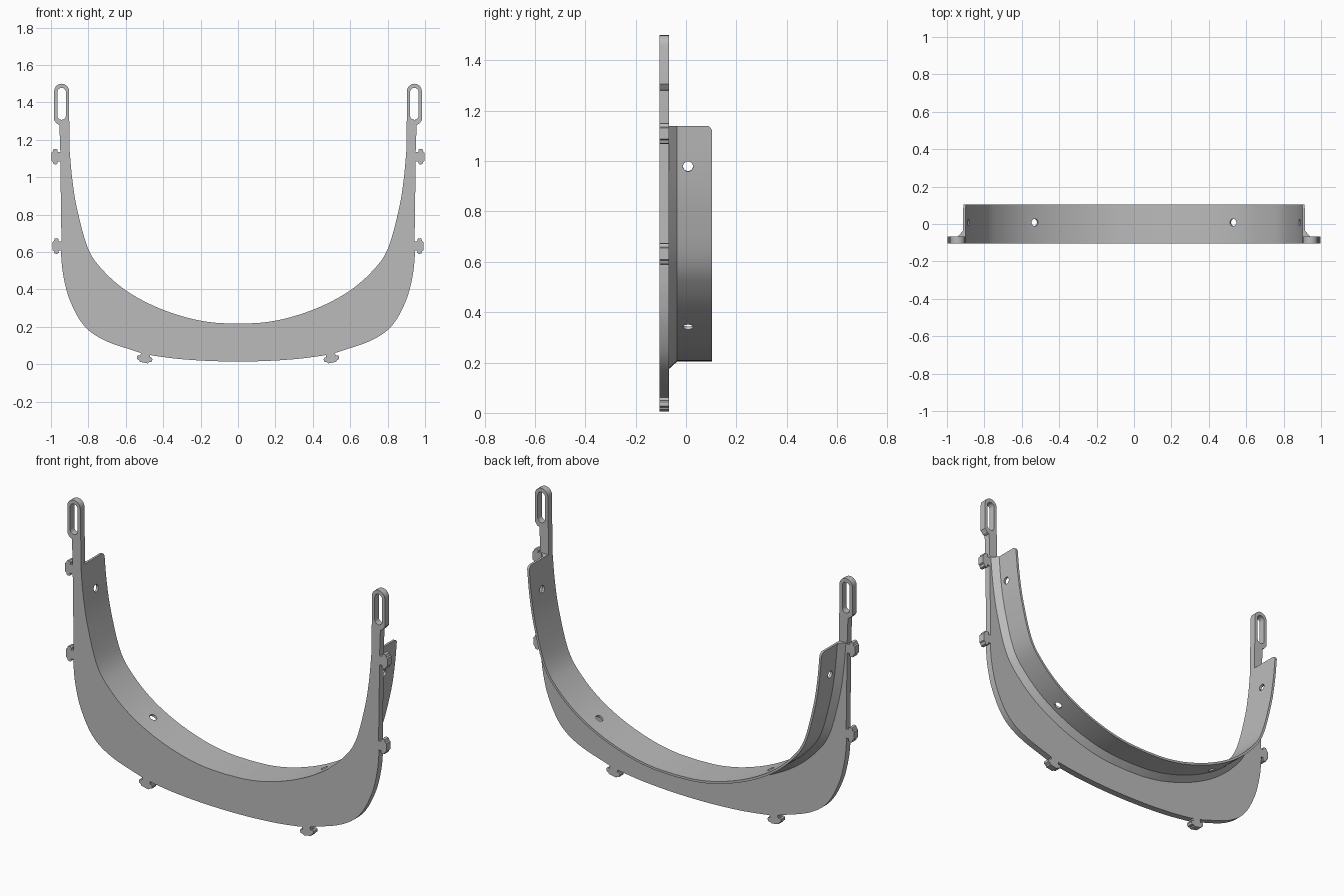
import bpy, bmesh, math
from mathutils import Vector, Matrix

if "Cube" in bpy.data.objects:
    bpy.data.objects.remove(bpy.data.objects["Cube"], do_unlink=True)

FRONT, BACK, REAR = -0.105, -0.068, 0.103   # depth of plate front, plate back, flange rear

grey = bpy.data.materials.new("plain grey")
grey.use_nodes = True
grey.diffuse_color = (0.5, 0.5, 0.5, 1)
grey.node_tree.nodes["Principled BSDF"].inputs["Base Color"].default_value = (0.5, 0.5, 0.5, 1)


def smooth_path(pts, steps=6):
    """Spline through the given points."""
    p = [Vector(q) for q in pts]
    p = [2 * p[0] - p[1]] + p + [2 * p[-1] - p[-2]]
    out = []
    for a, b, c, d in zip(p, p[1:], p[2:], p[3:]):
        for i in range(steps):
            t = i / steps
            out.append(0.5 * (2 * b + (c - a) * t + (2 * a - 5 * b + 4 * c - d) * t * t
                              + (3 * b - a - 3 * c + d) * t ** 3))
    return out + [p[-2]]


def arc(cx, cz, r, start, end, n=10):
    angles = [math.radians(start + (end - start) * i / n) for i in range(n + 1)]
    return [Vector((cx + r * math.cos(a), cz + r * math.sin(a))) for a in angles]


def mirrored(pts):
    return [Vector((-p.x, p.y)) for p in reversed(pts)]


def make_object(name, bm):
    bmesh.ops.recalc_face_normals(bm, faces=bm.faces)
    mesh = bpy.data.meshes.new(name)
    bm.to_mesh(mesh)
    bm.free()
    mesh.materials.append(grey)
    obj = bpy.data.objects.new(name, mesh)
    bpy.context.collection.objects.link(obj)
    return obj


def prism(name, outline, y0, y1):
    bm = bmesh.new()
    face = bm.faces.new([bm.verts.new((p.x, y0, p.y)) for p in outline])
    moved = bmesh.ops.extrude_face_region(bm, geom=[face])["geom"]
    bmesh.ops.translate(bm, vec=(0, y1 - y0, 0),
                        verts=[v for v in moved if isinstance(v, bmesh.types.BMVert)])
    return make_object(name, bm)


def select(obj):
    bpy.ops.object.select_all(action="DESELECT")
    obj.select_set(True)
    bpy.context.view_layer.objects.active = obj


def cut(obj, cutter):
    cutter.hide_render = True
    mod = obj.modifiers.new("cut", "BOOLEAN")
    mod.operation, mod.solver, mod.object = "DIFFERENCE", "EXACT", cutter
    select(obj)
    bpy.ops.object.modifier_apply(modifier=mod.name)
    bpy.data.objects.remove(cutter, do_unlink=True)


def clip(x, z, angle):
    """T-shaped tab outline, pointing outward along the angle."""
    half = [(0.025, -0.004), (0.025, 0.012), (0.036, 0.01), (0.042, 0.018),
            (0.04, 0.032), (0.026, 0.037), (0.022, 0.044)]
    n = Vector((math.cos(angle), math.sin(angle)))
    t = Vector((-n.y, n.x))
    shape = [(-a, b) for a, b in half] + [(a, b) for a, b in reversed(half)]
    return [Vector((x, z)) + t * a + n * b for a, b in shape]


# Inner edge, from the top of the left flange to the bottom centre
inner = smooth_path([(0.9, 1.14), (0.885, 0.98), (0.858, 0.82), (0.8, 0.615), (0.72, 0.5),
                     (0.6, 0.395), (0.45, 0.312), (0.286, 0.253), (0.14, 0.224), (0, 0.217)])
rim = inner + mirrored(inner)[1:]

# Outer edge with the tabs built in, from the bottom centre up to the slotted end
outer = smooth_path([(0, 0.014), (0.16, 0.018), (0.32, 0.029), (0.46, 0.047)])[1:]
outer += clip(0.495, 0.052, math.radians(-79))
outer += smooth_path([(0.53, 0.064), (0.714, 0.128), (0.826, 0.21), (0.9, 0.345),
                      (0.935, 0.48), (0.947, 0.595)])
outer += clip(0.948, 0.632, 0)
outer += clip(0.954, 1.11, 0)
outer += [Vector(p) for p in [(0.955, 1.28), (0.968, 1.285), (0.983, 1.305)]]
outer += arc(0.943, 1.46, 0.04, 0, 180)
outer += [Vector((0.903, 1.305)), Vector((0.9, 1.285))]

# Flat front plate with a slot in each end
plate = prism("front_plate", rim + mirrored(outer) + outer, FRONT, BACK)
for side in (1, -1):
    slot = arc(side * 0.943, 1.455, 0.023, 0, 180) + arc(side * 0.943, 1.33, 0.023, 180, 360)
    cut(plate, prism("slot_cutter", slot, FRONT - 0.1, BACK + 0.1))

# Curved flange with a sloped foot, swept along the rim
section = [(0, BACK), (0.043, BACK), (0.013, -0.035), (0.013, REAR), (0, REAR)]
bm = bmesh.new()
rings = []
for i, p in enumerate(rim):
    t = (rim[min(i + 1, len(rim) - 1)] - rim[max(i - 1, 0)]).normalized()
    n = Vector((-t.y, t.x))
    if i in (0, len(rim) - 1):
        n = Vector((math.copysign(1, p.x), 0))
    rings.append([bm.verts.new((p.x + n.x * d, y, p.y + n.y * d)) for d, y in section])
for a, b in zip(rings, rings[1:]):
    for j in range(len(section)):
        k = (j + 1) % len(section)
        bm.faces.new((a[j], a[k], b[k], b[j]))
bm.faces.new(rings[0])
bm.faces.new(rings[-1])
corners = [bm.edges.get((r[3], r[4])) for r in (rings[0], rings[-1])]
bmesh.ops.bevel(bm, geom=corners, offset=0.022, segments=5, profile=0.5, affect="EDGES")
flange = make_object("curved_flange", bm)

# Round holes drilled square to the flange
for x, z, dx, dz in [(0.885, 0.98, 1, -0.13), (0.53, 0.352, 0.5, -0.87)]:
    for side in (1, -1):
        turn = Vector((side * dx, 0, dz)).to_track_quat("Z", "Y").to_matrix().to_4x4()
        bm = bmesh.new()
        bmesh.ops.create_cone(bm, cap_ends=True, segments=20, radius1=0.02, radius2=0.02,
                              depth=0.1, matrix=Matrix.Translation((side * x, 0.008, z)) @ turn)
        cut(flange, make_object("hole_cutter", bm))

for obj in (plate, flange):
    select(obj)
    bpy.ops.object.shade_smooth_by_angle(angle=math.radians(25))
